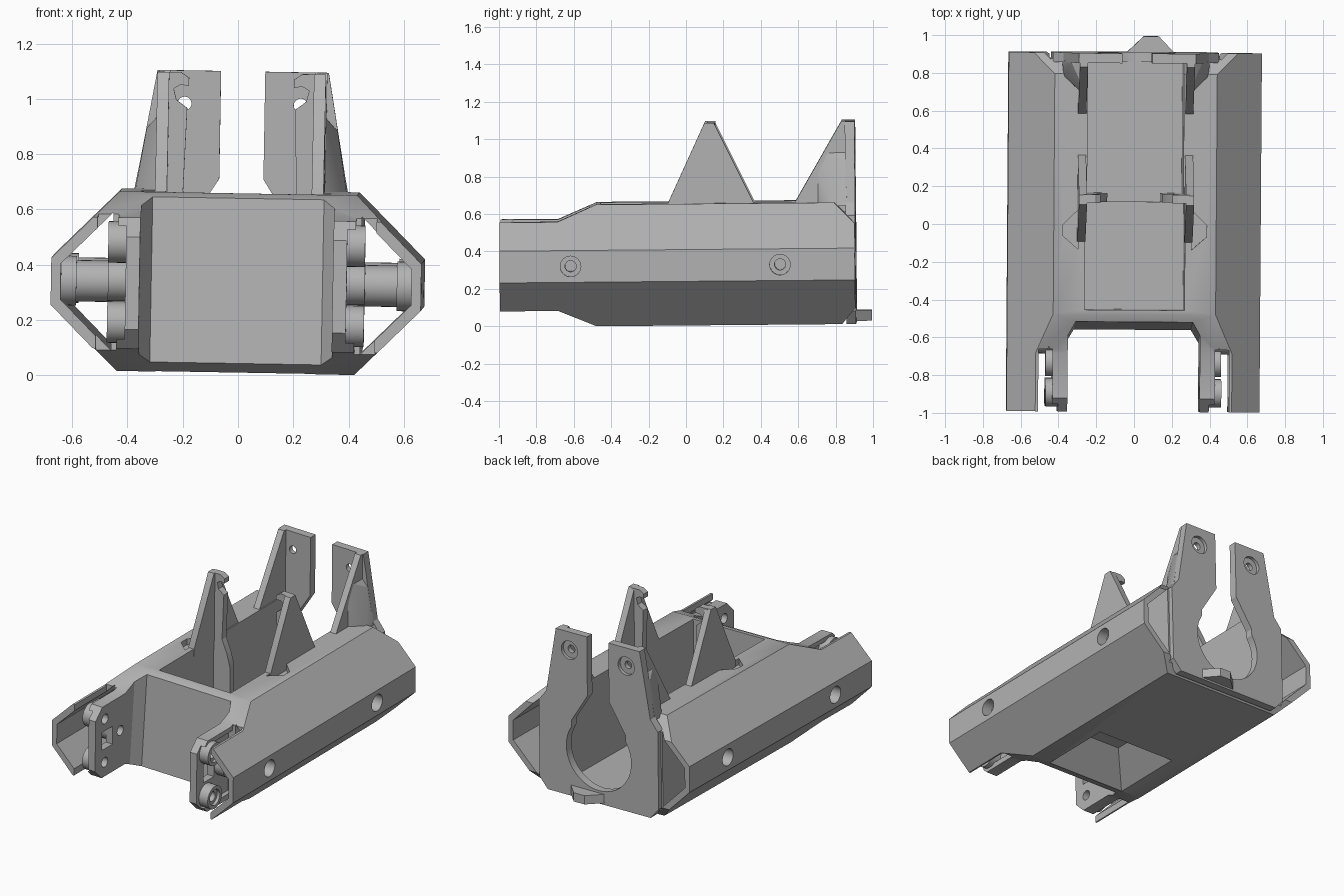
import bpy, bmesh, math
from mathutils import Matrix, Vector

if "Cube" in bpy.data.objects:
    bpy.data.objects.remove(bpy.data.objects["Cube"])

grey = bpy.data.materials.new("mid grey")
grey.use_nodes = True
grey.diffuse_color = (0.45, 0.45, 0.45, 1)
grey.node_tree.nodes["Principled BSDF"].inputs["Base Color"].default_value = grey.diffuse_color
parts = []


def make(name, bm, s=1):
    """Turn a bmesh into an object, mirrored in x when s is -1."""
    bmesh.ops.scale(bm, vec=(s, 1, 1), verts=bm.verts)
    bmesh.ops.recalc_face_normals(bm, faces=bm.faces)
    mesh = bpy.data.meshes.new(name)
    bm.to_mesh(mesh)
    bm.free()
    mesh.materials.append(grey)
    ob = bpy.data.objects.new(name, mesh)
    bpy.context.collection.objects.link(ob)
    parts.append(ob)
    return ob


def place(axis, u, v, w):
    return {"x": (w, u, v), "y": (u, w, v), "z": (u, v, w)}[axis]


def prism(name, pts, axis, a, b, s=1):
    """Extrude a profile along an axis from a to b."""
    bm = bmesh.new()
    low = [bm.verts.new(place(axis, u, v, a)) for u, v in pts]
    high = [bm.verts.new(place(axis, u, v, b)) for u, v in pts]
    bm.faces.new(low)
    bm.faces.new(high[::-1])
    for i in range(len(pts)):
        j = (i + 1) % len(pts)
        bm.faces.new((low[i], low[j], high[j], high[i]))
    return make(name, bm, s)


def box(name, x0, x1, y0, y1, z0, z1, s=1):
    return prism(name, [(x0, y0), (x1, y0), (x1, y1), (x0, y1)], "z", z0, z1, s)


def disc(name, axis, u, v, r, a, b, s=1, n=32):
    ring = [(u + r * math.cos(2 * math.pi * i / n), v + r * math.sin(2 * math.pi * i / n))
            for i in range(n)]
    return prism(name, ring, axis, a, b, s)


def hull(name, pts, s=1):
    bm = bmesh.new()
    for p in pts:
        bm.verts.new(p)
    bmesh.ops.convex_hull(bm, input=bm.verts)
    return make(name, bm, s)


def combine(target, tool, op="DIFFERENCE"):
    mod = target.modifiers.new("cut", "BOOLEAN")
    mod.operation, mod.object, mod.solver = op, tool, "EXACT"
    bpy.context.view_layer.update()
    dg = bpy.context.evaluated_depsgraph_get()
    mesh = bpy.data.meshes.new_from_object(target.evaluated_get(dg))
    target.modifiers.clear()
    target.data = mesh
    parts.remove(tool)
    bpy.data.objects.remove(tool)


def mirrored(pts):
    return pts + [(-u, v) for u, v in reversed(pts)]


# Body: eight-sided tube trimmed by its side profile
body = prism("body", mirrored([(0.43, 0), (0.67, 0.24), (0.67, 0.41), (0.43, 0.65)]), "y", -0.99, 0.91)
combine(body, prism("side_trim", [(-1.1, 0.085), (-0.68, 0.085), (-0.45, -0.01), (0.83, -0.01),
                                  (0.92, 0.1), (0.92, 0.53), (0.79, 0.66), (-0.45, 0.66),
                                  (-0.68, 0.56), (-1.1, 0.56)], "x", -1, 1), "INTERSECT")

# Front bay with a leaning, hollow-cornered wall
bay = [(-0.31, -0.53), (0.31, -0.53), (0.35, -0.6), (0.35, -1.2), (-0.35, -1.2), (-0.35, -0.6)]
combine(body, hull("front_bay", [(x, y - lean, z) for x, y in bay
                                 for z, lean in ((-0.1, 0.04), (0.8, -0.03))]))

# Long trough, raised floor at the front, and hollow underneath
combine(body, box("front_trough", -0.265, 0.265, -0.45, 0.13, 0.2, 1))
combine(body, box("rear_trough", -0.255, 0.255, 0.12, 0.86, 0.08, 1))
combine(body, hull("belly_hollow", [(s * x, y, z) for s in (1, -1) for x, y, z in
                                    ((0.3, -0.49, -0.01), (0.3, 0.02, -0.01),
                                     (0.12, -0.3, 0.17), (0.12, -0.14, 0.17))]))
combine(body, box("rear_trim", -0.45, 0.45, 0.88, 1, -0.1, 1))

# Side channels, arm recesses and screw bosses
arm_holes = [(-0.89, 0.47), (-0.73, 0.33), (-0.89, 0.18)]
for s, side in ((1, "left"), (-1, "right")):
    combine(body, prism("channel", [(0.45, 0.075), (0.635, 0.26), (0.635, 0.39), (0.45, 0.575)],
                        "y", -1.2, 1.2, s))
    combine(body, box("arm_recess", 0.4, 0.47, -1.2, -0.66, 0.12, 0.53, s))
    combine(body, box("arm_gap", 0.43, 0.505, -1.2, -0.66, 0, 0.7, s))
    for z, flip in ((0.56, -1), (0.085, 1)):
        combine(body, prism("arm_corner", [(-1.01, z - flip * 0.01), (-0.91, z - flip * 0.01),
                                           (-1.01, z + flip * 0.09)], "x", 0.3, 0.46, s))
    combine(body, box("arm_window", 0.3, 0.5, -0.92, -0.81, 0.27, 0.39, s))
    combine(body, prism("fin_pocket", [(0.3, -0.13), (0.38, -0.06), (0.38, 0), (0.3, 0.08)],
                        "z", 0.61, 0.7, s))
    for y in (-0.61, 0.51):
        boss = disc(side + "_screw_boss", "x", y, 0.325, 0.075, 0.4, 0.6, s)
        combine(boss, disc("boss_head", "x", y, 0.325, 0.09, 0.58, 0.645, s), "UNION")
        for target in (body, boss):
            combine(target, disc("counterbore", "x", y, 0.325, 0.055, 0.6, 0.7, s))
            combine(target, disc("bore", "x", y, 0.325, 0.03, 0.42, 0.7, s))
    for y, z in arm_holes:
        ring = disc(side + "_arm_ring", "x", y, z, 0.075, 0.395, 0.465, s)
        for target in (ring, body):
            combine(target, disc("arm_hole", "x", y, z, 0.032, 0.3, 0.48, s))
        combine(ring, disc("ring_sink", "x", y, z, 0.052, 0.445, 0.48, s))

# Rear plate with twin posts, a round opening and a slot
plate = prism("rear_plate", mirrored([(0.38, 0.0), (0.44, 0.07), (0.44, 0.58), (0.385, 0.65),
                                      (0.31, 1.08)]), "y", 0.86, 0.912)
opening = [(0.2, 0.4), (0.2, 0.5), (0.08, 0.69), (0.08, 1.2)]
for target in (plate, body):
    combine(target, disc("round_opening", "y", 0, 0.325, 0.24, 0.8, 1, n=48))
    combine(target, prism("post_slot", mirrored(opening), "y", 0.855, 1))
for s in (1, -1):
    combine(plate, disc("post_sink", "y", 0.21, 0.96, 0.06, 0.89, 1, s))
    combine(plate, disc("post_hole", "y", 0.21, 0.96, 0.025, 0.8, 1, s))

# Lip at the foot of the rear plate
prism("rear_lip", [(-0.05, 0.9), (0.22, 0.9), (0.13, 0.995), (0.05, 0.995)], "z", 0.012, 0.07)

# Fins, hooked ribs and post braces on both sides
for s, side in ((1, "left"), (-1, "right")):
    prism(side + "_fin", [(-0.09, 0.6), (-0.09, 0.65), (0.11, 1.08), (0.16, 1.08),
                          (0.37, 0.65), (0.37, 0.6)], "x", 0.262, 0.305, s)
    prism(side + "_hook_rib", [(0.28, 0.07), (0.14, 0.07), (0.145, 0.48), (0.17, 0.57),
                               (0.205, 0.65), (0.195, 0.95), (0.235, 0.98), (0.245, 1.02),
                               (0.22, 1.035), (0.19, 1.03), (0.19, 1.06), (0.22, 1.08),
                               (0.28, 1.08)], "y", 0.12, 0.165, s)
    prism(side + "_post_gusset", [(0.59, 0.6), (0.59, 0.65), (0.84, 1.08), (0.88, 1.08),
                                  (0.88, 0.6)], "x", 0.262, 0.305, s)
    hull(side + "_post_brace", [(0.3, 0.71, 0.63), (0.3, 0.71, 0.82), (0.3, 0.76, 0.92),
                                (0.385, 0.79, 0.63), (0.345, 0.86, 0.87), (0.39, 0.87, 0.63),
                                (0.3, 0.87, 0.63), (0.3, 0.87, 0.92)], s)

# Smooth the round parts, then set the slight tilt of the whole piece
tilt = (Matrix.Translation((-0.006, 0, 0.012)) @ Matrix.Rotation(math.radians(-0.4), 4, "Z")
        @ Matrix.Rotation(math.radians(0.5), 4, "X") @ Matrix.Rotation(math.radians(1), 4, "Y"))
bpy.ops.object.select_all(action="DESELECT")
for ob in parts:
    ob.matrix_world = tilt
    ob.select_set(True)
bpy.context.view_layer.objects.active = body
bpy.ops.object.shade_smooth_by_angle(angle=math.radians(25))
